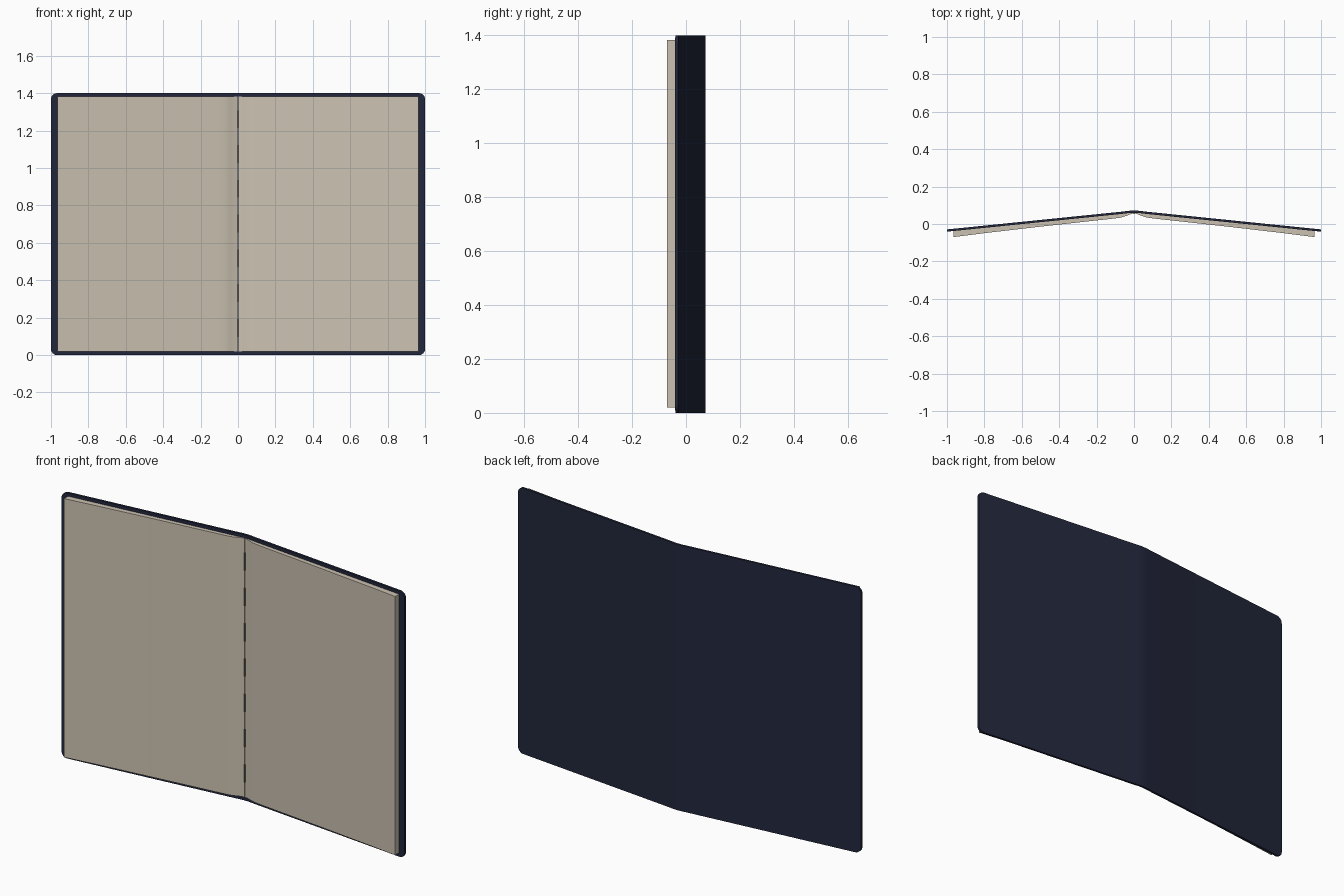
import bpy, bmesh, math
from mathutils import Vector

if "Cube" in bpy.data.objects:
    bpy.data.objects.remove(bpy.data.objects["Cube"])


def material(name, color):
    m = bpy.data.materials.new(name)
    m.diffuse_color = (*color, 1)
    m.use_nodes = True
    m.node_tree.nodes["Principled BSDF"].inputs["Base Color"].default_value = m.diffuse_color
    return m


NAVY = material("navy_cloth", (0.016, 0.02, 0.045))
PAPER = material("paper", (0.60, 0.54, 0.44))
THREAD = material("thread", (0.12, 0.12, 0.12))


def finish(bm, name, mat):
    bmesh.ops.recalc_face_normals(bm, faces=bm.faces)
    mesh = bpy.data.meshes.new(name)
    bm.to_mesh(mesh)
    bm.free()
    mesh.materials.append(mat)
    ob = bpy.data.objects.new(name, mesh)
    bpy.context.collection.objects.link(ob)
    bpy.ops.object.select_all(action='DESELECT')
    ob.select_set(True)
    bpy.context.view_layer.objects.active = ob
    bpy.ops.object.shade_smooth_by_angle(angle=math.radians(30))
    return ob


def slab(name, front, back, z0, z1, mat, corner_x=None, radius=0.0):
    """Extrude the strip between two matching xy lines up z, with optional round corners."""
    bm = bmesh.new()
    rows = [[bm.verts.new((x, y, z)) for x, y in line]
            for line, z in ((front, z0), (back, z0), (back, z1), (front, z1))]
    for a, b in zip(rows, rows[1:] + rows[:1]):
        for i in range(len(front) - 1):
            bm.faces.new((a[i], a[i + 1], b[i + 1], b[i]))
    for i in (0, -1):
        bm.faces.new([r[i] for r in rows])
    if corner_x:
        edges = [e for e in bm.edges
                 if all(abs(abs(v.co.x) - corner_x) < 1e-4 for v in e.verts)
                 and abs(e.verts[0].co.z - e.verts[1].co.z) < 1e-4]
        bmesh.ops.bevel(bm, geom=edges, offset=radius, segments=6,
                        profile=0.5, affect='EDGES')
    return finish(bm, name, mat)


def mirrored(half):
    return [(-x, y) for x, y in reversed(half) if x > 0] + half


# Bent cover with a softly rounded spine
outer = [(0, 0.072), (0.02, 0.0715), (0.04, 0.069), (0.07, 0.0655), (1.0, -0.029)]
inner = [(x, y - 0.012) for x, y in outer]
slab("cover", mirrored(inner), mirrored(outer), 0.0, 1.4, NAVY, 1.0, 0.032)

# Page blocks dipping into the gutter
page_front = [(0.002, 0.057), (0.02, 0.052), (0.04, 0.044), (0.06, 0.037),
              (0.08, 0.033), (0.11, 0.029), (0.5, -0.014), (0.8, -0.049), (0.965, -0.070)]
page_back = [(x, 0.0605 - 0.1016 * max(x - 0.02, 0)) for x, _ in page_front]
for side, s in (("left", -1), ("right", 1)):
    slab(side + "_pages", [(s * x, y) for x, y in page_front],
         [(s * x, y) for x, y in page_back], 0.02, 1.383, PAPER)

# Binding stitches along the gutter
for i in range(7):
    bm = bmesh.new()
    bmesh.ops.create_cone(bm, cap_ends=True, segments=8, radius1=0.003,
                          radius2=0.003, depth=0.095)
    bmesh.ops.translate(bm, verts=bm.verts, vec=Vector((0, 0.056, 0.145 + i * 0.186)))
    finish(bm, f"stitch_{i + 1}", THREAD)
